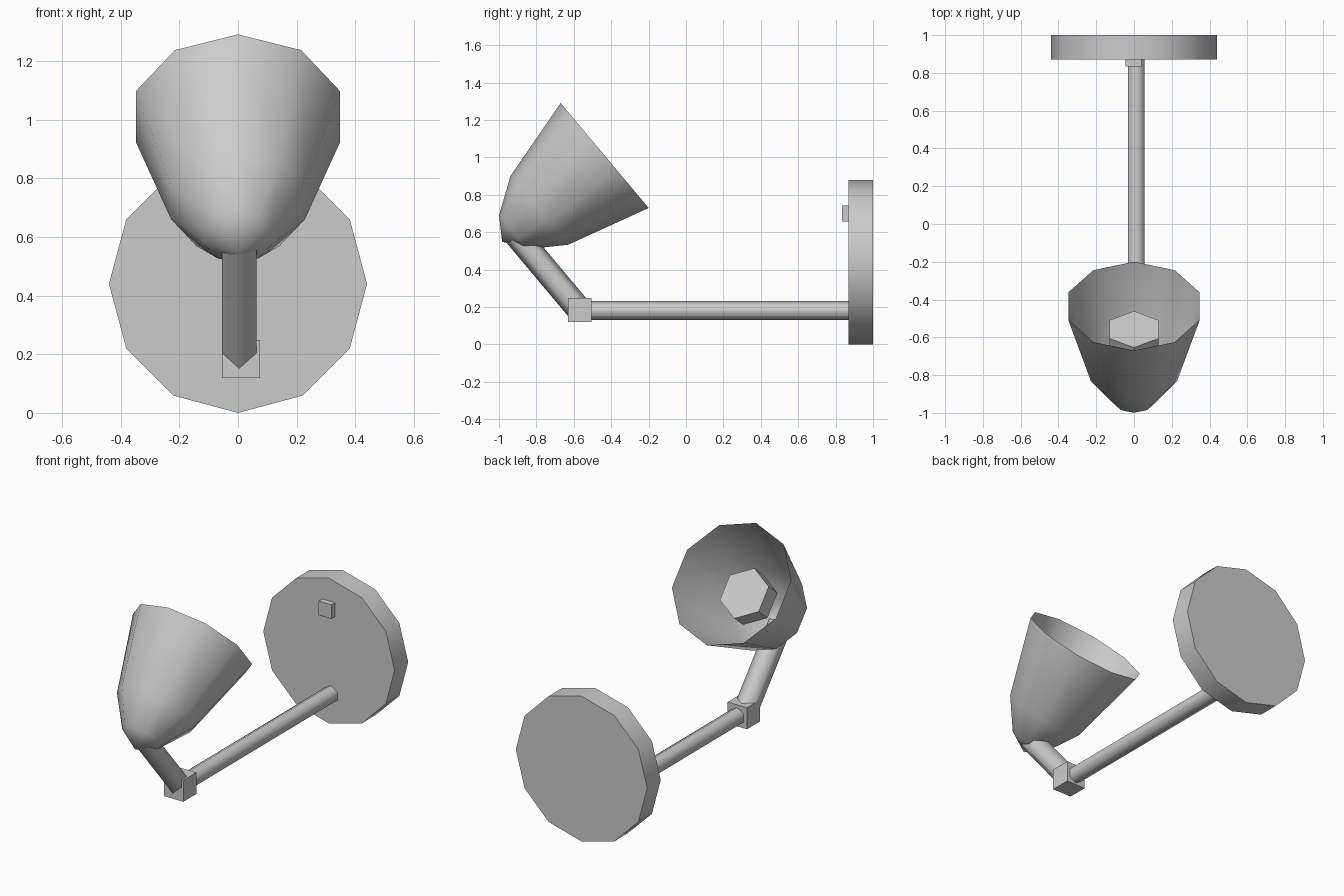
import bpy
import bmesh
import math
from mathutils import Matrix, Vector

cube = bpy.data.objects.get("Cube")
if cube:
    bpy.data.objects.remove(cube, do_unlink=True)

GREY = (0.6, 0.6, 0.6, 1.0)
grey = bpy.data.materials.new("plain grey")
grey.use_nodes = True
grey.diffuse_color = GREY
grey.node_tree.nodes["Principled BSDF"].inputs["Base Color"].default_value = GREY


def finish(name, bm, location, tilt=0.0, smooth=False):
    """Turn a bmesh into a placed object, tilted about x in degrees."""
    bmesh.ops.recalc_face_normals(bm, faces=bm.faces[:])
    mesh = bpy.data.meshes.new(name)
    bm.to_mesh(mesh)
    bm.free()
    mesh.materials.append(grey)
    obj = bpy.data.objects.new(name, mesh)
    obj.location = location
    obj.rotation_euler.x = math.radians(tilt)
    bpy.context.collection.objects.link(obj)
    if smooth:
        bpy.ops.object.select_all(action="DESELECT")
        obj.select_set(True)
        bpy.context.view_layer.objects.active = obj
        bpy.ops.object.shade_smooth_by_angle(angle=math.radians(62))
    return obj


def prism(name, sides, radius, length, location, tilt, smooth=True):
    """Capped prism from its base along local z, with a vertex on local y."""
    bm = bmesh.new()
    place = Matrix.Translation((0, 0, length / 2)) @ Matrix.Rotation(math.pi / 2, 4, "Z")
    bmesh.ops.create_cone(bm, cap_ends=True, segments=sides, radius1=radius,
                          radius2=radius, depth=length, matrix=place)
    # create_cone may start on either axis, so turn a vertex onto local y
    first = max(bm.verts, key=lambda v: v.co.y)
    turn = math.atan2(first.co.x, first.co.y)
    bmesh.ops.rotate(bm, verts=bm.verts[:], cent=(0, 0, 0),
                     matrix=Matrix.Rotation(turn, 3, "Z"))
    return finish(name, bm, location, tilt, smooth)


def box(name, size, location):
    bm = bmesh.new()
    bmesh.ops.create_cube(bm, size=1)
    bmesh.ops.scale(bm, vec=Vector(size), verts=bm.verts[:])
    return finish(name, bm, location)


def open_shade(name, profile, sides, location, tilt):
    """Spin a (radius, height) profile from its tip to an open rim."""
    bm = bmesh.new()
    tip = bm.verts.new((0, 0, profile[0][1]))
    rings = []
    for radius, height in profile[1:]:
        ring = []
        for i in range(sides):
            a = math.tau * i / sides
            ring.append(bm.verts.new((radius * math.sin(a), radius * math.cos(a), height)))
        rings.append(ring)
    for i in range(sides):
        j = (i + 1) % sides
        bm.faces.new((tip, rings[0][j], rings[0][i]))
        for low, high in zip(rings, rings[1:]):
            bm.faces.new((low[i], low[j], high[j], high[i]))
    return finish(name, bm, location, tilt, True)


# Wall plate and its switch
prism("wall_plate", 12, 0.44, 0.13, (0, 0.87, 0.44), -90)
box("switch", (0.085, 0.06, 0.085), (-0.002, 0.865, 0.70))

# Horizontal arm, joint and tilted arm
prism("horizontal_arm", 6, 0.051, 1.47, (0.012, -0.57, 0.181), -90)
box("joint", (0.13, 0.125, 0.13), (0.01, -0.568, 0.184))
prism("tilted_arm", 6, 0.068, 0.53, (0.004, -0.57, 0.185), 40)

# Lamp shade, open at the rim, with the bulb inside
TILT = -50
SHADE = Vector((0, -0.677, 0.807))
axis = Vector((0, -math.sin(math.radians(TILT)), math.cos(math.radians(TILT))))
open_shade("lamp_shade", [(0, -0.40), (0.118, -0.322), (0.24, -0.14), (0.366, 0.316)],
           10, SHADE, TILT)
prism("bulb", 6, 0.15, 0.11, SHADE + axis * 0.046, TILT, smooth=False)
